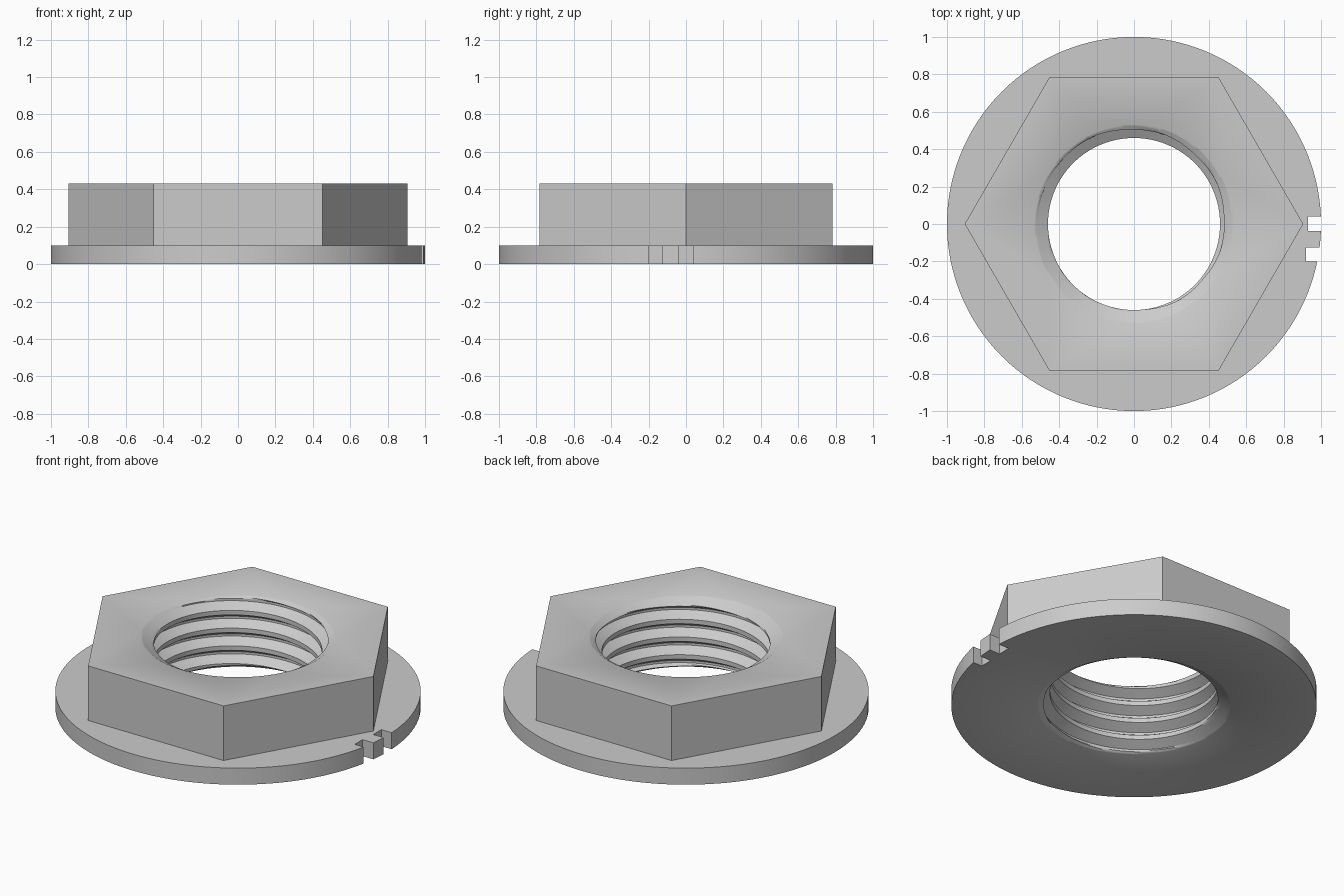
import bpy, bmesh
from math import pi, cos, sin, sqrt

cube = bpy.data.objects.get("Cube")
if cube:
    bpy.data.objects.remove(cube, do_unlink=True)

SEG = 128
HEIGHT, FLANGE_Z = 0.43, 0.10
FLANGE_R, HEX_R = 1.0, 0.905
MINOR_R, MAJOR_R, MOUTH_R = 0.46, 0.515, 0.53
PITCH, CHAMFER = 0.107, 0.04
ROWS = 16                                   # rows per thread turn
NOTCHES = [(-0.2, -0.125, 0.92), (-0.037, 0.04, 0.93)]   # y from, y to, inner x


def circle(r, n):
    return [(r * cos(2 * pi * i / n), r * sin(2 * pi * i / n)) for i in range(n)]


def flange_outline():
    """Circle with square notches cut into its +x edge, counter-clockwise."""
    points = [p for p in circle(FLANGE_R, SEG)
              if p[0] < 0 or not any(a - 0.005 <= p[1] <= b + 0.005 for a, b, _ in NOTCHES)]
    start = next(i for i, p in enumerate(points) if p[1] > NOTCHES[-1][1])
    points = points[start:] + points[:start]
    for a, b, x in NOTCHES:
        notch = [(sqrt(1 - a * a), a), (x, a), (x, b), (sqrt(1 - b * b), b)]
        place = next((i for i, p in enumerate(points)
                      if p[0] > 0 and a < p[1] < 0 and i > SEG // 2), len(points))
        points[place:place] = notch
    return points


def ring(bm, points, z):
    return [bm.verts.new((x, y, z)) for x, y in points]


def wall(bm, lower, upper):
    n = len(lower)
    for i in range(n):
        j = (i + 1) % n
        bm.faces.new((lower[i], lower[j], upper[j], upper[i]))


def cap(bm, outer, inner):
    """Flat face with a hole."""
    edges = []
    for loop in (outer, inner):
        for i, v in enumerate(loop):
            pair = (v, loop[(i + 1) % len(loop)])
            edges.append(bm.edges.get(pair) or bm.edges.new(pair))
    bmesh.ops.triangle_fill(bm, edges=edges, use_beauty=True)


def bore_radius(phase, z):
    """Trapezoid thread, opened out by a chamfer at each mouth."""
    d = abs(phase % 1 - 0.5)                # 0 in the root, 0.5 on the crest
    t = min(1, max(0, (0.375 - d) / 0.3125))
    thread = MINOR_R + (MAJOR_R - MINOR_R) * t
    depth = min(z, HEIGHT - z)
    return max(thread, MOUTH_R - (MOUTH_R - MINOR_R) * depth / CHAMFER)


def threaded_bore(bm):
    """Helical rows clipped to the height of the nut."""
    turns = int(HEIGHT / PITCH) + 2
    fractions = sorted([i / ROWS for i in range(ROWS)] + [0.4375 - 0.001, 0.5625 + 0.001])
    phases = [k + f for k in range(-2, turns) for f in fractions]
    grid = []
    for p in phases:
        row = []
        for i in range(SEG + 1):
            a = 2 * pi * i / SEG
            z = min(HEIGHT, max(0, PITCH * (p + i / SEG)))
            r = bore_radius(p, z)
            row.append(bm.verts.new((r * cos(a), r * sin(a), z)))
        grid.append(row)
    for low, high in zip(grid, grid[1:]):
        for i in range(SEG):
            bm.faces.new((low[i], high[i], high[i + 1], low[i + 1]))


bm = bmesh.new()
# Flange with locating notches
outline = flange_outline()
base, rim = ring(bm, outline, 0), ring(bm, outline, FLANGE_Z)
wall(bm, base, rim)
# Hexagon body
hexagon = circle(HEX_R, 6)
hex_low, hex_top = ring(bm, hexagon, FLANGE_Z), ring(bm, hexagon, HEIGHT)
wall(bm, hex_low, hex_top)
# Flat faces around the bore and the hexagon
cap(bm, rim, hex_low)
cap(bm, base, ring(bm, circle(MOUTH_R, SEG), 0))
cap(bm, hex_top, ring(bm, circle(MOUTH_R, SEG), HEIGHT))
# Thread
threaded_bore(bm)
bmesh.ops.remove_doubles(bm, verts=bm.verts[:], dist=0.0002)
bmesh.ops.recalc_face_normals(bm, faces=bm.faces[:])

mesh = bpy.data.meshes.new("flanged_hex_nut")
bm.to_mesh(mesh)
bm.free()
nut = bpy.data.objects.new("flanged_hex_nut", mesh)
bpy.context.collection.objects.link(nut)

# Plain grey
grey = bpy.data.materials.new("light grey")
grey.use_nodes = True
colour = (0.6, 0.6, 0.6, 1)
grey.diffuse_color = colour
grey.node_tree.nodes["Principled BSDF"].inputs["Base Color"].default_value = colour
mesh.materials.append(grey)

bpy.ops.object.select_all(action='DESELECT')
nut.select_set(True)
bpy.context.view_layer.objects.active = nut
bpy.ops.object.shade_smooth_by_angle(angle=0.6)
